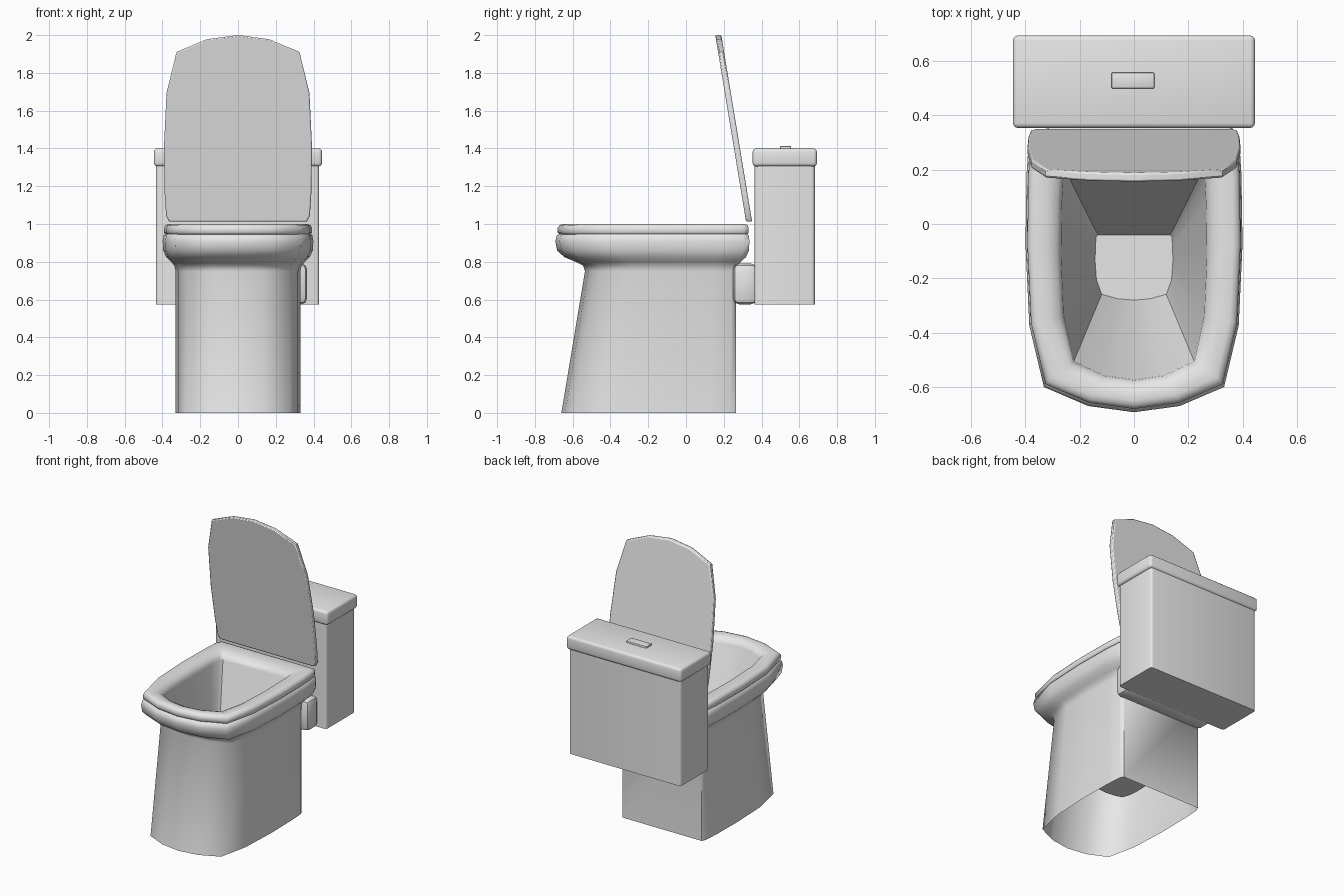
import bpy, bmesh, math
from mathutils import Vector

cube = bpy.data.objects.get("Cube")
if cube:
    bpy.data.objects.remove(cube, do_unlink=True)

porcelain = bpy.data.materials.new("grey_porcelain")
porcelain.use_nodes = True
COLOR = (0.8, 0.8, 0.8, 1)
porcelain.diffuse_color = COLOR
porcelain.node_tree.nodes["Principled BSDF"].inputs["Base Color"].default_value = COLOR

# Half outline shared by bowl, seat and lid: (share of half width, share of length from the front)
HALF = [(0.42, 0.022), (0.83, 0.09), (0.965, 0.31), (1, 0.6), (0.99, 0.85), (0.97, 0.97), (0.93, 1)]
OUTLINE = [(0, 0)] + HALF + [(-x, t) for x, t in reversed(HALF)]


def finish(name, bm, angle):
    bmesh.ops.recalc_face_normals(bm, faces=bm.faces)
    mesh = bpy.data.meshes.new(name)
    bm.to_mesh(mesh)
    bm.free()
    mesh.materials.append(porcelain)
    obj = bpy.data.objects.new(name, mesh)
    bpy.context.collection.objects.link(obj)
    bpy.ops.object.select_all(action="DESELECT")
    obj.select_set(True)
    bpy.context.view_layer.objects.active = obj
    bpy.ops.object.shade_smooth_by_angle(angle=math.radians(angle))
    return obj


def loft(name, rings, angle, cap_end=False, closed=False):
    """Skin a stack of outlines given as (z, half width, front y, back y)."""
    bm = bmesh.new()
    loops = [[bm.verts.new((x * w, f + t * (b - f), z)) for x, t in OUTLINE]
             for z, w, f, b in rings]
    pairs = list(zip(loops, loops[1:]))
    if closed:
        pairs.append((loops[-1], loops[0]))
    n = len(OUTLINE)
    for lo, hi in pairs:
        for i in range(n):
            j = (i + 1) % n
            bm.faces.new((lo[i], lo[j], hi[j], hi[i]))
    if cap_end:
        bm.faces.new(loops[-1])
    return finish(name, bm, angle)


def box(name, low, high, bevel, upright_only=False, segments=3):
    bm = bmesh.new()
    bmesh.ops.create_cube(bm, size=1)
    low, high = Vector(low), Vector(high)
    for v in bm.verts:
        v.co = (low + high) / 2 + v.co * (high - low)
    edges = [e for e in bm.edges
             if not upright_only or abs(e.verts[0].co.z - e.verts[1].co.z) > 0.01]
    bmesh.ops.bevel(bm, geom=edges, offset=bevel, segments=segments, profile=0.5, affect="EDGES")
    return finish(name, bm, 40)


# Pedestal flaring into the rim, open underneath
loft("pedestal_and_rim", [
    (0, 0.33, -0.66, 0.265), (0.75, 0.33, -0.535, 0.265), (0.78, 0.337, -0.545, 0.27),
    (0.80, 0.355, -0.585, 0.29), (0.825, 0.38, -0.645, 0.318), (0.86, 0.396, -0.682, 0.333),
    (0.91, 0.399, -0.692, 0.336), (0.94, 0.394, -0.684, 0.332), (0.95, 0.38, -0.66, 0.32)], 60)

# Rounded seat ring
loft("seat", [
    (0.945, 0.385, -0.67, 0.325), (0.955, 0.392, -0.68, 0.332), (0.98, 0.392, -0.68, 0.332),
    (0.995, 0.383, -0.668, 0.325), (1.0, 0.365, -0.65, 0.305), (0.998, 0.32, -0.62, 0.25),
    (0.985, 0.285, -0.592, 0.21), (0.96, 0.268, -0.575, 0.19), (0.93, 0.265, -0.57, 0.185)],
    60, closed=True)

# Tapering inner bowl with a flat floor
loft("inner_bowl", [(0.95, 0.266, -0.572, 0.187), (0.24, 0.143, -0.28, -0.04)], 40, cap_end=True)

# Raised lid leaning back on its hinge
bm = bmesh.new()
foot, tip = Vector((0, 0.318, 1.012)), Vector((0, 0.155, 2.0))
face = bm.faces.new([bm.verts.new(tip.lerp(foot, t) + Vector((0.392 * x, 0, 0))) for x, t in OUTLINE])
moved = bmesh.ops.extrude_face_region(bm, geom=[face])["geom"]
bmesh.ops.translate(bm, vec=(0, 0.032, 0.005 - 0.005),
                    verts=[g for g in moved if isinstance(g, bmesh.types.BMVert)])
lid = finish("raised_lid", bm, 35)
soft = lid.modifiers.new("soft_edge", "BEVEL")
soft.width, soft.segments, soft.limit_method = 0.007, 2, "ANGLE"
soft.angle_limit = math.radians(60)

# Tank, its cover, the flush button and the connector to the bowl
box("tank", (-0.435, 0.363, 0.575), (0.43, 0.682, 1.32), 0.018, upright_only=True)
box("tank_cover", (-0.445, 0.353, 1.305), (0.445, 0.693, 1.4), 0.018)
box("flush_button", (-0.083, 0.498, 1.39), (0.075, 0.557, 1.413), 0.005, segments=2)
box("tank_connector", (-0.325, 0.25, 0.575), (0.365, 0.375, 0.79), 0.03, segments=2)
